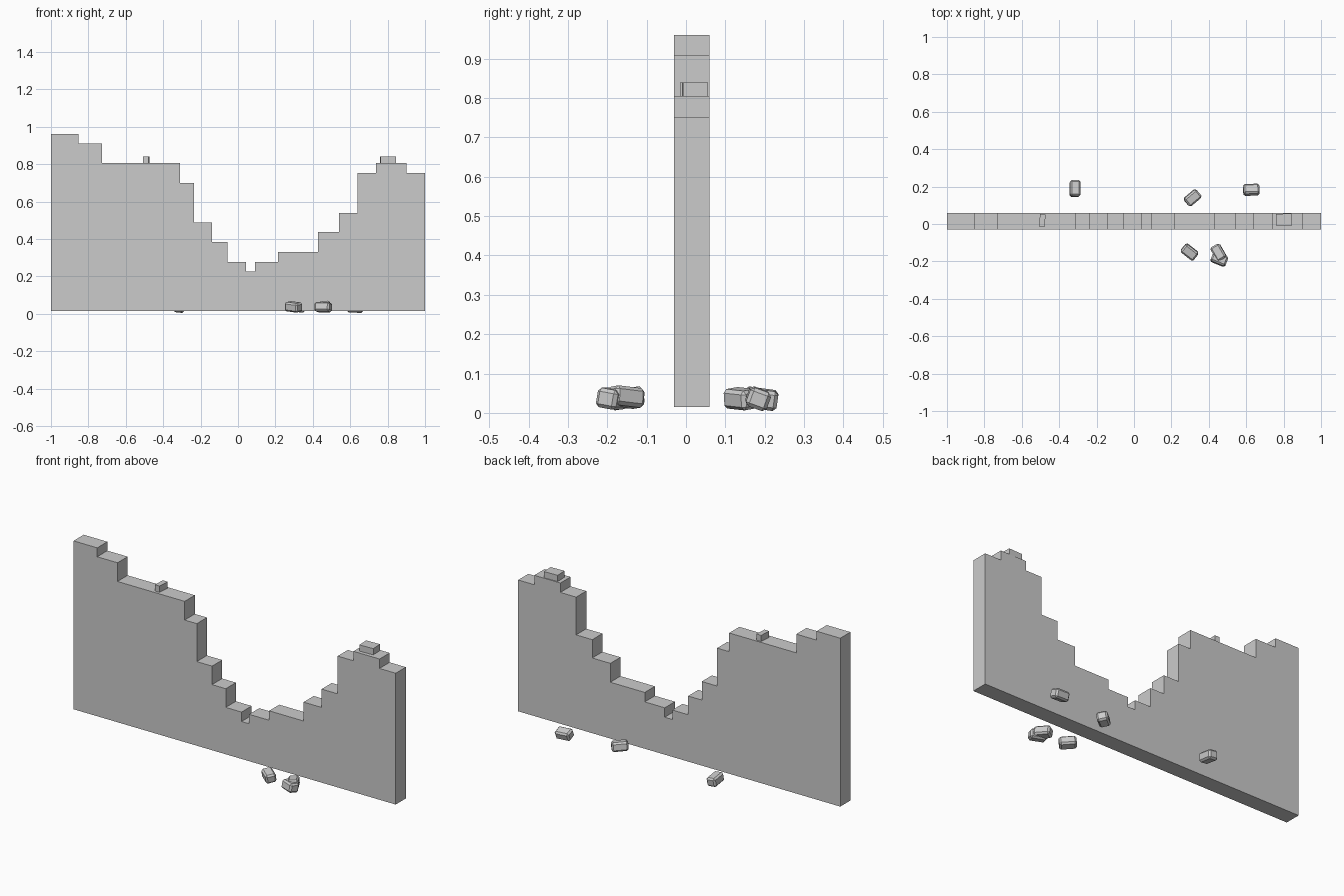
import bpy, bmesh
from math import radians

if "Cube" in bpy.data.objects:
    bpy.data.objects.remove(bpy.data.objects["Cube"])

Y0, Y1, BASE = -0.03, 0.06, 0.015

# Broken wall: stepped silhouette (right edge of step, top height)
steps = [(-0.853, 0.96), (-0.727, 0.91), (-0.31, 0.805), (-0.235, 0.70),
         (-0.14, 0.487), (-0.055, 0.383), (0.043, 0.278), (0.09, 0.225),
         (0.214, 0.278), (0.428, 0.331), (0.54, 0.437), (0.64, 0.54),
         (0.738, 0.752), (0.90, 0.805), (1.0, 0.752)]
outline = [(-1.0, BASE)]
x = -1.0
for right, top in steps:
    outline += [(x, top), (right, top)]
    x = right
outline.append((1.0, BASE))

bm = bmesh.new()
face = bm.faces.new([bm.verts.new((px, Y0, pz)) for px, pz in outline])
ext = bmesh.ops.extrude_face_region(bm, geom=[face])
moved = [g for g in ext["geom"] if isinstance(g, bmesh.types.BMVert)]
bmesh.ops.translate(bm, verts=moved, vec=(0, Y1 - Y0, 0))
bmesh.ops.recalc_face_normals(bm, faces=bm.faces)
mesh = bpy.data.meshes.new("broken_wall")
bm.to_mesh(mesh)
bm.free()
bpy.context.collection.objects.link(bpy.data.objects.new("broken_wall", mesh))


def brick(name, loc, size, rot=(0, 0, 0), bevel=0.0):
    bpy.ops.mesh.primitive_cube_add(size=1, location=loc,
                                    rotation=[radians(a) for a in rot])
    ob = bpy.context.object
    ob.name = name
    ob.scale = size
    bpy.ops.object.transform_apply(location=False, rotation=False, scale=True)
    if bevel:
        mod = ob.modifiers.new("chamfer", 'BEVEL')
        mod.width = bevel
        mod.segments = 1
    return ob


# Leftover bricks on top of the wall
brick("top_brick_left", (-0.49, 0.019, 0.82), (0.03, 0.066, 0.04), (0, 0, -4))
brick("top_brick_right", (0.802, 0.023, 0.82), (0.084, 0.064, 0.04), (0, 0, 2))

# Fallen chamfered bricks: position, rotation
fallen = [((-0.315, 0.19, 0.036), (6, 8, 90)),
          ((0.313, 0.14, 0.036), (8, 4, 40)),
          ((0.627, 0.183, 0.036), (-20, 3, 2)),
          ((0.297, -0.15, 0.037), (8, 6, -38)),
          ((0.452, -0.153, 0.04), (5, -6, -60)),
          ((0.456, -0.188, 0.036), (-10, 0, -22))]
for i, (loc, rot) in enumerate(fallen):
    brick(f"fallen_brick_{i + 1}", loc, (0.086, 0.056, 0.05), rot, 0.009)
